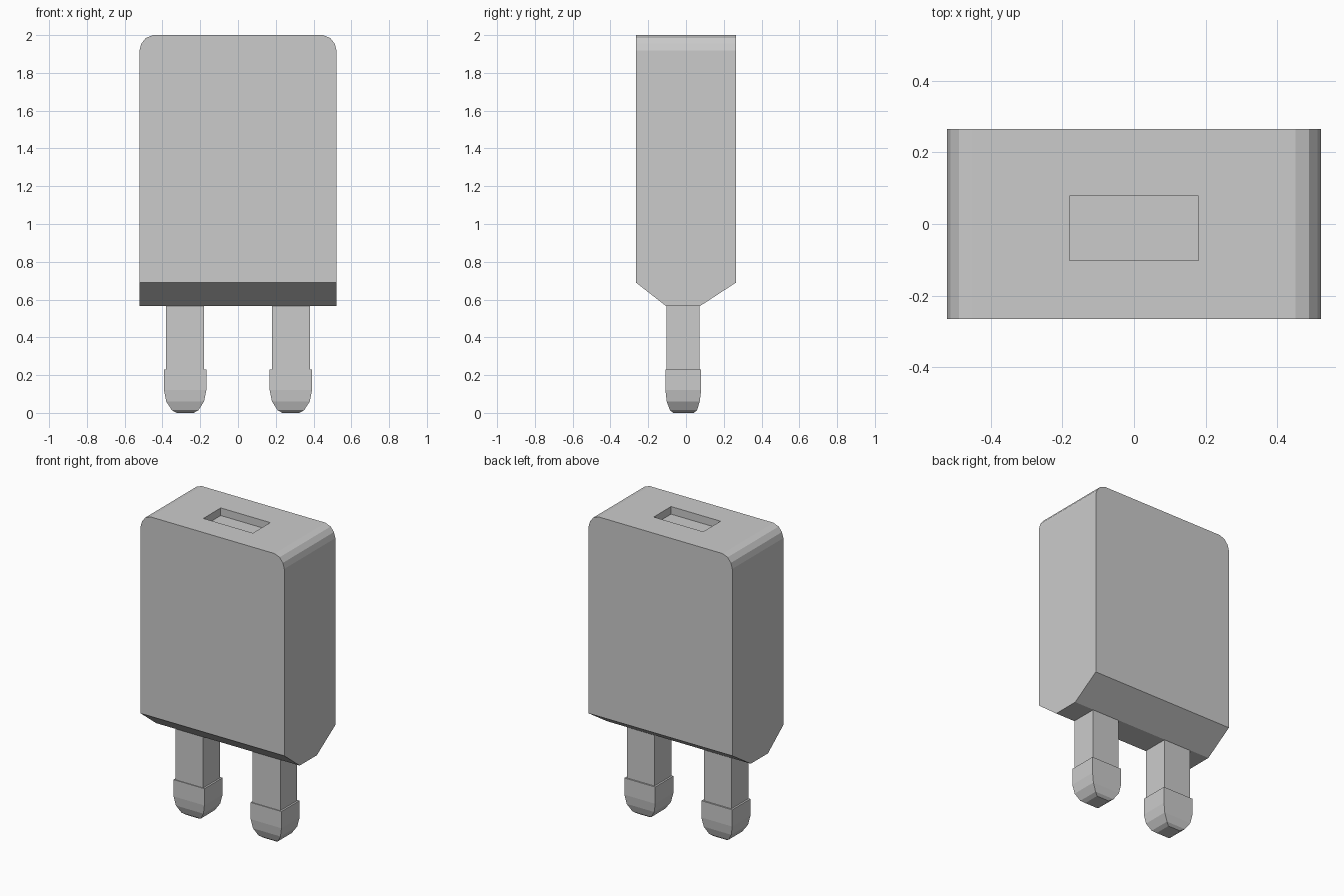
import bpy
import bmesh

if "Cube" in bpy.data.objects:
    bpy.data.objects.remove(bpy.data.objects["Cube"])


def loft(name, sections):
    """Skin rectangular sections (z, x0, x1, y0, y1), capping both ends."""
    bm = bmesh.new()
    rings = []
    for z, x0, x1, y0, y1 in sections:
        corners = ((x0, y0), (x1, y0), (x1, y1), (x0, y1))
        rings.append([bm.verts.new((x, y, z)) for x, y in corners])
    for a, b in zip(rings, rings[1:]):
        for i in range(4):
            j = (i + 1) % 4
            bm.faces.new((a[i], a[j], b[j], b[i]))
    bm.faces.new(rings[0][::-1])
    bm.faces.new(rings[-1])
    bmesh.ops.recalc_face_normals(bm, faces=bm.faces)
    mesh = bpy.data.meshes.new(name)
    bm.to_mesh(mesh)
    bm.free()
    obj = bpy.data.objects.new(name, mesh)
    bpy.context.collection.objects.link(obj)
    return obj


# Housing: tapered base, straight sides, rounded shoulders
W, D = 0.522, 0.265
body = [(0.565, -W, W, -0.105, 0.073), (0.69, -W, W, -D, D)]
for z, x in ((1.918, W), (1.955, 0.512), (1.985, 0.488), (2.0, 0.45)):
    body.append((z, -x, x, -D, D))
# Socket recess sunk into the top
for z in (2.0, 1.95):
    body.append((z, -0.18, 0.18, -0.102, 0.078))
loft("charger_housing", body)

# Pins: a plain shank with a wider, rounded tip (half widths about pin centre)
CX = 0.28
pin = [
    (0.0, 0.045, -0.068, 0.042),
    (0.014, 0.07, -0.085, 0.058),
    (0.06, 0.1, -0.102, 0.073),
    (0.12, 0.112, -0.109, 0.08),
    (0.23, 0.112, -0.109, 0.08),
    (0.23, 0.1, -0.104, 0.071),
    (0.57, 0.1, -0.104, 0.071),
]
for side, label in ((-1, "left"), (1, "right")):
    c = side * CX
    loft(label + "_pin", [(z, c - h, c + h, y0, y1) for z, h, y0, y1 in pin])
